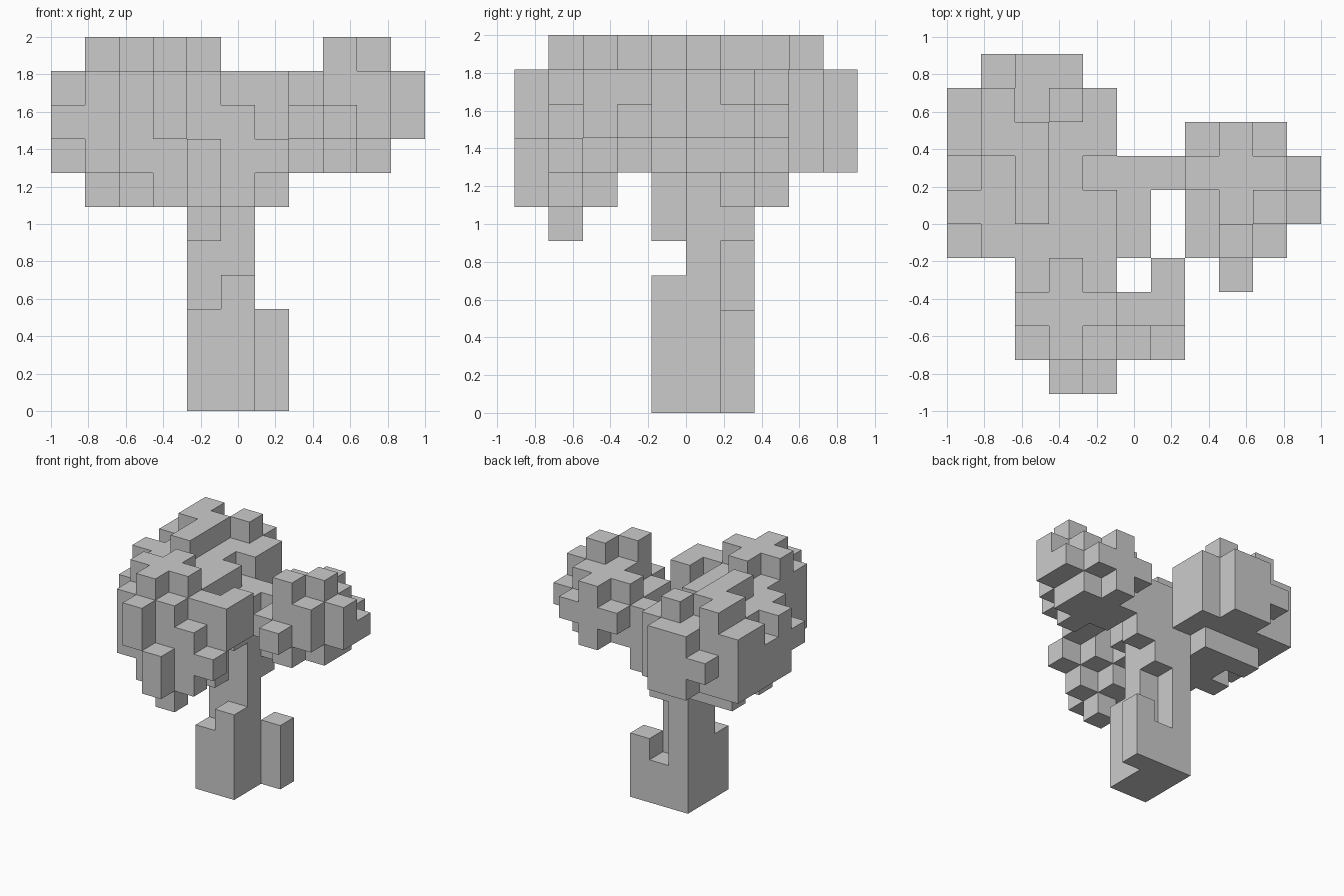
import bpy, bmesh
from mathutils import Vector
from itertools import product

if "Cube" in bpy.data.objects:
    bpy.data.objects.remove(bpy.data.objects["Cube"])

S = 2 / 11                       # cell size
ORIGIN = Vector((-1, -5 * S, 0))
owner = {}                       # cell -> part name


def column(part, x, y, z, top=None):
    """Upright run of cells."""
    for k in range(z, (top or z) + 1):
        owner.setdefault((x, y, k), part)


def row(part, x, ys, z, top=None):
    """Columns side by side along y."""
    for y in ys:
        column(part, x, y, z, top)


def notch(x, y, z):
    """Remove one cell."""
    owner.pop((x, y, z), None)


def blob(part, centre, radii, front=0, top=10):
    """Rounded clump of cells, clipped at the front and the top."""
    for c in product(range(11), range(front, 10), range(top + 1)):
        if sum(abs((a - m) / r) ** 3 for a, m, r in zip(c, centre, radii)) <= 1:
            owner.setdefault(c, part)


# Trunk with a flared foot and a recess at the back
for x in (4, 5):
    row("trunk", x, range(4, 7), 0, 2)
    column("trunk", x, 5, 3, 7)
column("trunk", 4, 6, 3, 7)
column("trunk", 5, 4, 3)
column("trunk", 6, 6, 0, 2)
for z in (2, 3, 4):
    notch(5, 6, z)

# Branches to the right and to the front
column("branches", 5, 6, 5, 8)
column("branches", 6, 6, 6, 8)
column("branches", 4, 4, 5, 7)
column("branches", 4, 3, 7)

# Left foliage: clump, top ridge, bumps and notches
LEFT = "left_foliage"
blob(LEFT, (2, 6.2, 8), (2.4, 2.95, 2.11), top=9)
row(LEFT, 2, range(5, 8), 10)
row(LEFT, 1, (7, 8), 10)
column(LEFT, 3, 8, 10)
column(LEFT, 3, 9, 7, 9)
column(LEFT, 4, 4, 8, 9)
row(LEFT, 5, (4, 5), 7, 8)
column(LEFT, 2, 4, 6)
notch(0, 6, 9)
notch(4, 6, 9)
notch(1, 6, 6)

# Front foliage: clump, cross on top and hanging bumps
FRONT = "front_foliage"
blob(FRONT, (3.2, 1.7, 7.8), (2, 2, 1.9), front=1)
row(FRONT, 3, range(1, 4), 10)
for x in (2, 4):
    column(FRONT, x, 2, 10)
column(FRONT, 3, 0, 8, 9)
column(FRONT, 4, 0, 6, 7)
column(FRONT, 4, 1, 5)
column(FRONT, 5, 1, 6)
column(FRONT, 6, 1, 7)
row(FRONT, 6, (2, 3), 8, 9)

# Right foliage: clump, bumps and notches
RIGHT = "right_foliage"
blob(RIGHT, (8.2, 5.4, 8), (1.9, 2, 1.3))
column(RIGHT, 8, 3, 8)
column(RIGHT, 8, 4, 10)
column(RIGHT, 9, 5, 10)
column(RIGHT, 10, 5, 9)
notch(9, 4, 7)
notch(7, 5, 9)


def add_cell(bm, cell):
    """Add the faces of a cell that do not touch another cell."""
    for axis, side in product(range(3), (0, 1)):
        nb = list(cell)
        nb[axis] += 2 * side - 1
        if tuple(nb) in owner:
            continue
        corners = []
        for a, b in ((0, 0), (1, 0), (1, 1), (0, 1)):
            p = Vector(cell)
            p[axis] += side
            p[(axis + 1) % 3] += a
            p[(axis + 2) % 3] += b
            corners.append(bm.verts.new(ORIGIN + p * S))
        bm.faces.new(corners if side else corners[::-1])


# One blocky shell per part
for name in sorted(set(owner.values())):
    bm = bmesh.new()
    for cell, part in owner.items():
        if part == name:
            add_cell(bm, cell)
    bmesh.ops.remove_doubles(bm, verts=bm.verts, dist=1e-4)
    mesh = bpy.data.meshes.new(name)
    bm.to_mesh(mesh)
    bm.free()
    bpy.context.collection.objects.link(bpy.data.objects.new(name, mesh))
